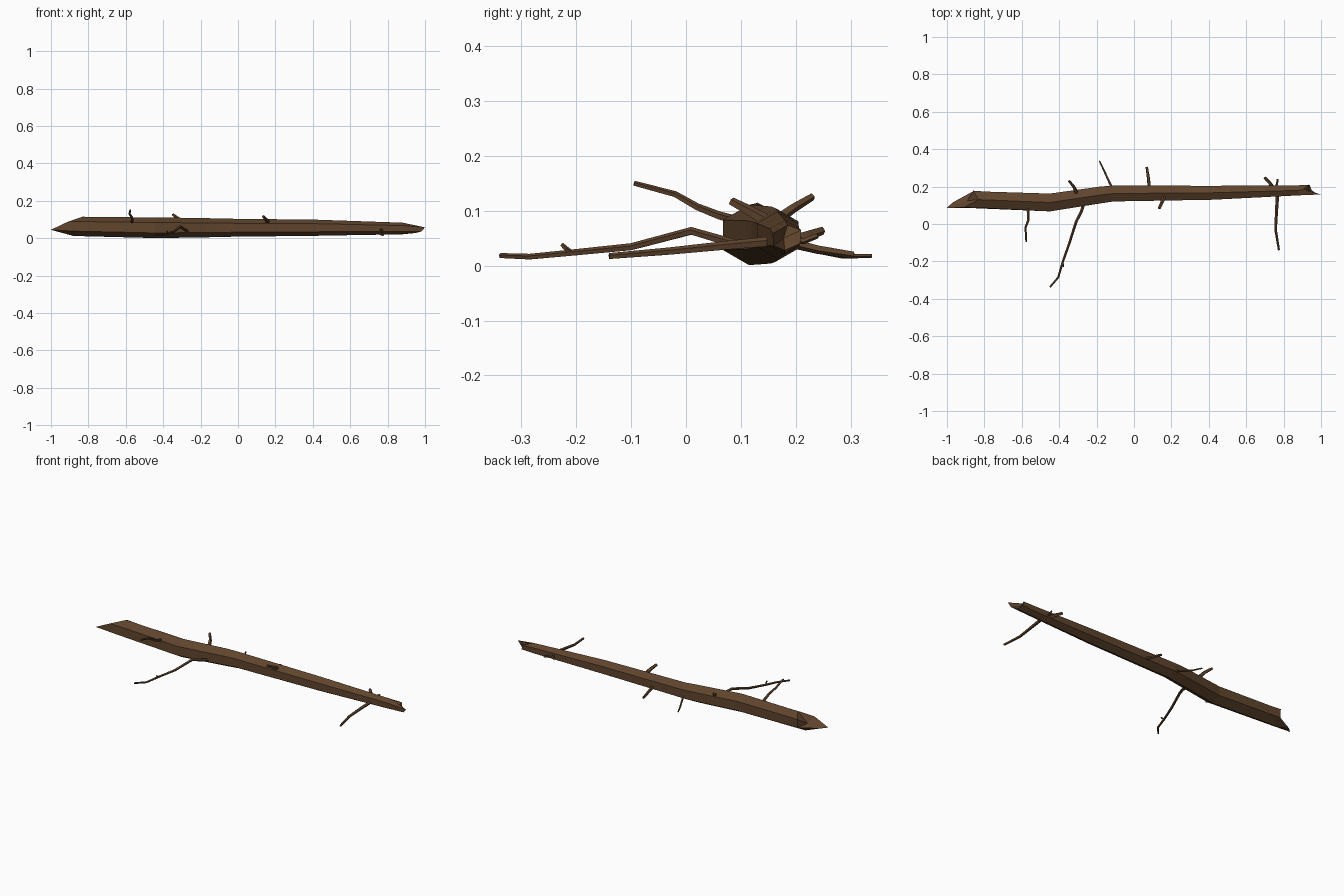
import bpy, bmesh, math
from mathutils import Vector

bark = bpy.data.materials.new("bark")
bark.diffuse_color = (0.115, 0.058, 0.026, 1)


def skin(name, rings, start=None, end=None):
    """Flat-shaded skin over a list of vertex rings, closed with a fan or an n-gon."""
    bm = bmesh.new()
    vs = [[bm.verts.new(p) for p in ring] for ring in rings]
    n = len(vs[0])
    for a, b in zip(vs, vs[1:]):
        for i in range(n):
            j = (i + 1) % n
            bm.faces.new((a[i], a[j], b[j], b[i]))
    for ring, centre in ((vs[0], start), (vs[-1], end)):
        if centre:
            c = bm.verts.new(centre)
            for i in range(n):
                bm.faces.new((ring[i], ring[(i + 1) % n], c))
        else:
            bm.faces.new(ring)
    bmesh.ops.recalc_face_normals(bm, faces=bm.faces)
    mesh = bpy.data.meshes.new(name)
    bm.to_mesh(mesh)
    bm.free()
    mesh.materials.append(bark)
    obj = bpy.data.objects.new(name, mesh)
    bpy.context.collection.objects.link(obj)
    return obj


def trunk_ring(x, y, z, r, shift=(0,) * 6):
    """Six-sided section: back upper, top, front upper, front lower, bottom, back lower."""
    return [(x + shift[i],
             y + r * math.cos(math.radians(30 + 60 * i)),
             z + r * math.sin(math.radians(30 + 60 * i))) for i in range(6)]


def twig(name, points, r0, r1, sides=5):
    """Tapered, kinked tube along a few points."""
    pts = [Vector(p) for p in points]
    rings = []
    for k, p in enumerate(pts):
        d = (pts[min(k + 1, len(pts) - 1)] - pts[max(k - 1, 0)]).normalized()
        u = d.cross(Vector((1, 0, 0))).normalized()
        v = d.cross(u)
        r = r0 + (r1 - r0) * k / (len(pts) - 1)
        rings.append([p + r * (math.cos(t) * u + math.sin(t) * v)
                      for t in (math.tau * i / sides for i in range(sides))])
    return skin(name, rings)


# Trunk with splintered ends
left_break = [(-0.86, 0.178, 0.09), (-0.83, 0.13, 0.115), (-0.91, 0.088, 0.088),
              (-1.0, 0.086, 0.045), (-0.97, 0.115, 0.042), (-0.86, 0.175, 0.04)]
right_break = [(0.935, 0.21, 0.065), (0.905, 0.185, 0.074), (1.0, 0.158, 0.058),
               (0.98, 0.16, 0.036), (0.95, 0.18, 0.028), (0.94, 0.208, 0.04)]
skin("trunk", [
    left_break,
    trunk_ring(-0.79, 0.129, 0.063, 0.051, (0, 0, 0, -0.07, -0.09, 0)),
    trunk_ring(-0.45, 0.115, 0.056, 0.055),
    trunk_ring(-0.18, 0.155, 0.056, 0.052),
    trunk_ring(-0.11, 0.163, 0.056, 0.049),
    trunk_ring(0.42, 0.167, 0.056, 0.043),
    trunk_ring(0.88, 0.18, 0.052, 0.031),
    right_break,
], start=(-0.89, 0.125, 0.055), end=(0.93, 0.178, 0.05))

# Long front twig with its small spur
twig("long_twig", [(-0.265, 0.12, 0.03), (-0.28, 0.07, 0.045), (-0.31, 0.01, 0.063),
                   (-0.345, -0.1, 0.034), (-0.38, -0.2, 0.024),
                   (-0.405, -0.285, 0.016), (-0.45, -0.338, 0.018)], 0.009, 0.005)
twig("long_twig_spur", [(-0.382, -0.21, 0.024), (-0.377, -0.22, 0.032),
                        (-0.378, -0.227, 0.039)], 0.005, 0.004)

# Other front twigs
twig("raised_twig", [(-0.57, 0.1, 0.08), (-0.565, 0.06, 0.091), (-0.565, 0.02, 0.107),
                     (-0.58, -0.02, 0.13), (-0.576, -0.095, 0.15)], 0.009, 0.005)
twig("right_twig", [(0.768, 0.17, 0.045), (0.762, 0.07, 0.036),
                    (0.757, -0.03, 0.026), (0.775, -0.14, 0.017)], 0.01, 0.006)
twig("front_stub", [(0.162, 0.15, 0.08), (0.15, 0.115, 0.1), (0.135, 0.083, 0.117)],
     0.012, 0.008)

# Back twigs
twig("thin_back_twig", [(-0.11, 0.18, 0.045), (-0.13, 0.22, 0.032),
                        (-0.16, 0.285, 0.018), (-0.185, 0.338, 0.018)], 0.007, 0.004)
twig("thick_back_twig", [(0.082, 0.18, 0.045), (0.078, 0.24, 0.03),
                         (0.068, 0.305, 0.02)], 0.01, 0.007)
twig("upper_back_stub", [(-0.305, 0.16, 0.08), (-0.32, 0.195, 0.105),
                         (-0.348, 0.23, 0.126)], 0.011, 0.007)
twig("right_back_stub", [(0.745, 0.19, 0.045), (0.725, 0.22, 0.055),
                         (0.698, 0.248, 0.064)], 0.011, 0.008)
twig("right_back_spur", [(0.755, 0.19, 0.05), (0.765, 0.215, 0.045),
                         (0.768, 0.24, 0.055)], 0.007, 0.005)
